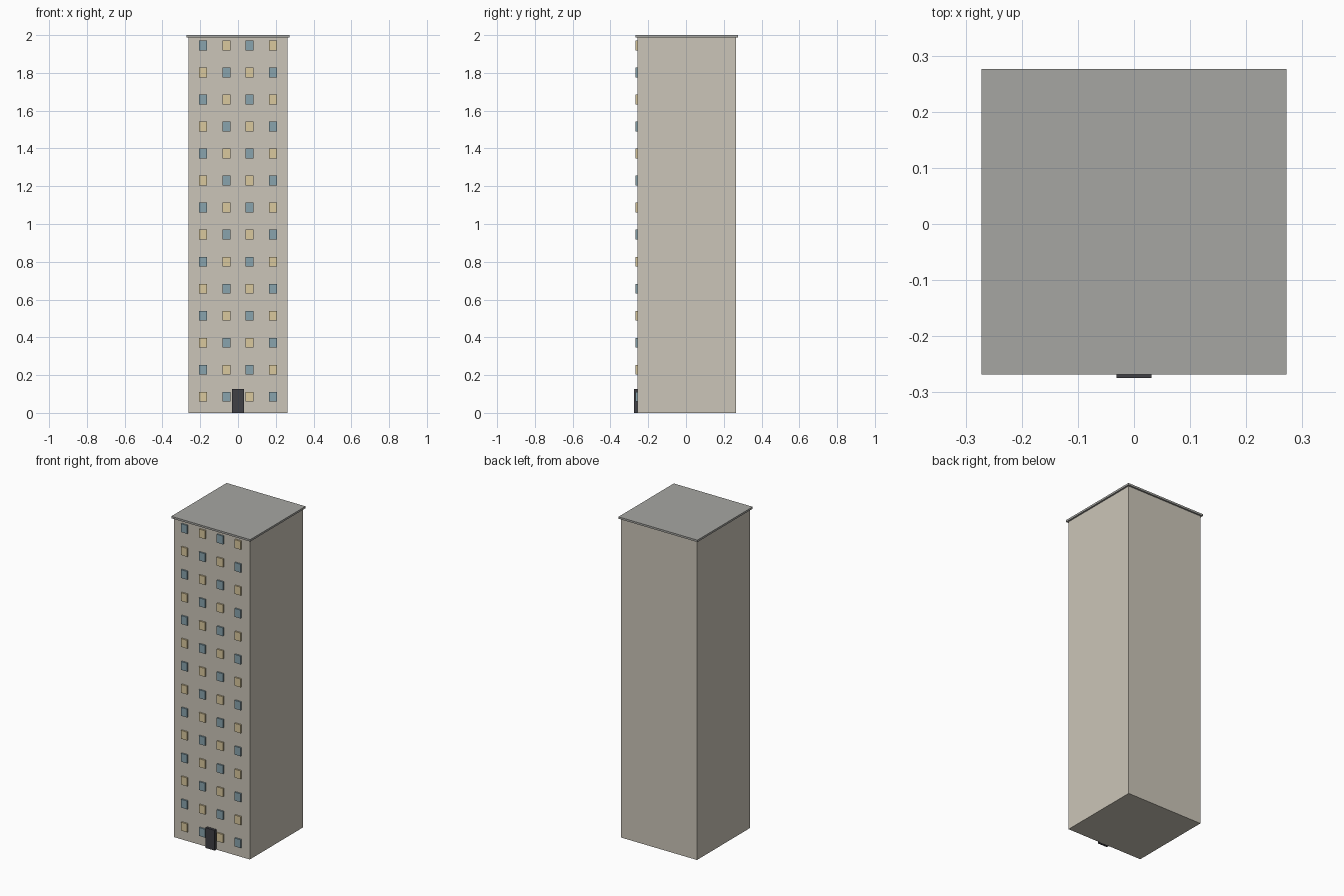
import bpy

if "Cube" in bpy.data.objects:
    bpy.data.objects.remove(bpy.data.objects["Cube"])

FLOORS, COLUMNS = 14, 4
CY = 0.004            # wall block centre in y (door sticks out in front)
HALF = 0.262          # half width of the wall block
FRONT = CY - HALF     # y of the front wall


def material(name, rgb):
    m = bpy.data.materials.new(name)
    m.diffuse_color = (*rgb, 1)
    m.use_nodes = True
    m.node_tree.nodes["Principled BSDF"].inputs["Base Color"].default_value = m.diffuse_color
    return m


wall = material("wall", (0.60, 0.56, 0.48))
slab = material("roof_grey", (0.38, 0.38, 0.36))
blue = material("window_blue", (0.25, 0.37, 0.42))
lit = material("window_lit", (0.70, 0.58, 0.34))
dark = material("door_dark", (0.05, 0.05, 0.06))


def box(name, lo, hi, mat):
    """Axis-aligned box between two corners."""
    bpy.ops.mesh.primitive_cube_add(
        size=1, location=[(a + b) / 2 for a, b in zip(lo, hi)])
    ob = bpy.context.object
    ob.name = name
    ob.scale = [b - a for a, b in zip(lo, hi)]
    bpy.ops.object.transform_apply(location=False, rotation=False, scale=True)
    ob.data.materials.append(mat)
    return ob


# Tower block and overhanging roof slab
box("tower_walls", (-HALF, CY - HALF, 0), (HALF, CY + HALF, 1.988), wall)
R = HALF + 0.0101
box("roof_slab", (-R, CY - R, 1.988), (R, CY + R, 2.0), slab)

# Windows in a checkerboard of blue and lit panes
for floor in range(FLOORS):
    for col in range(COLUMNS):
        x = (col - 1.5) * 0.123
        z = 0.085 + floor * 0.1431
        box(f"window_{floor}_{col}",
            (x - 0.021, FRONT - 0.0095, z - 0.026),
            (x + 0.021, FRONT + 0.002, z + 0.026),
            blue if (floor + col) % 2 else lit)

# Entrance door
box("entrance_door", (-0.0315, -0.2745, 0), (0.0315, FRONT + 0.002, 0.126), dark)
